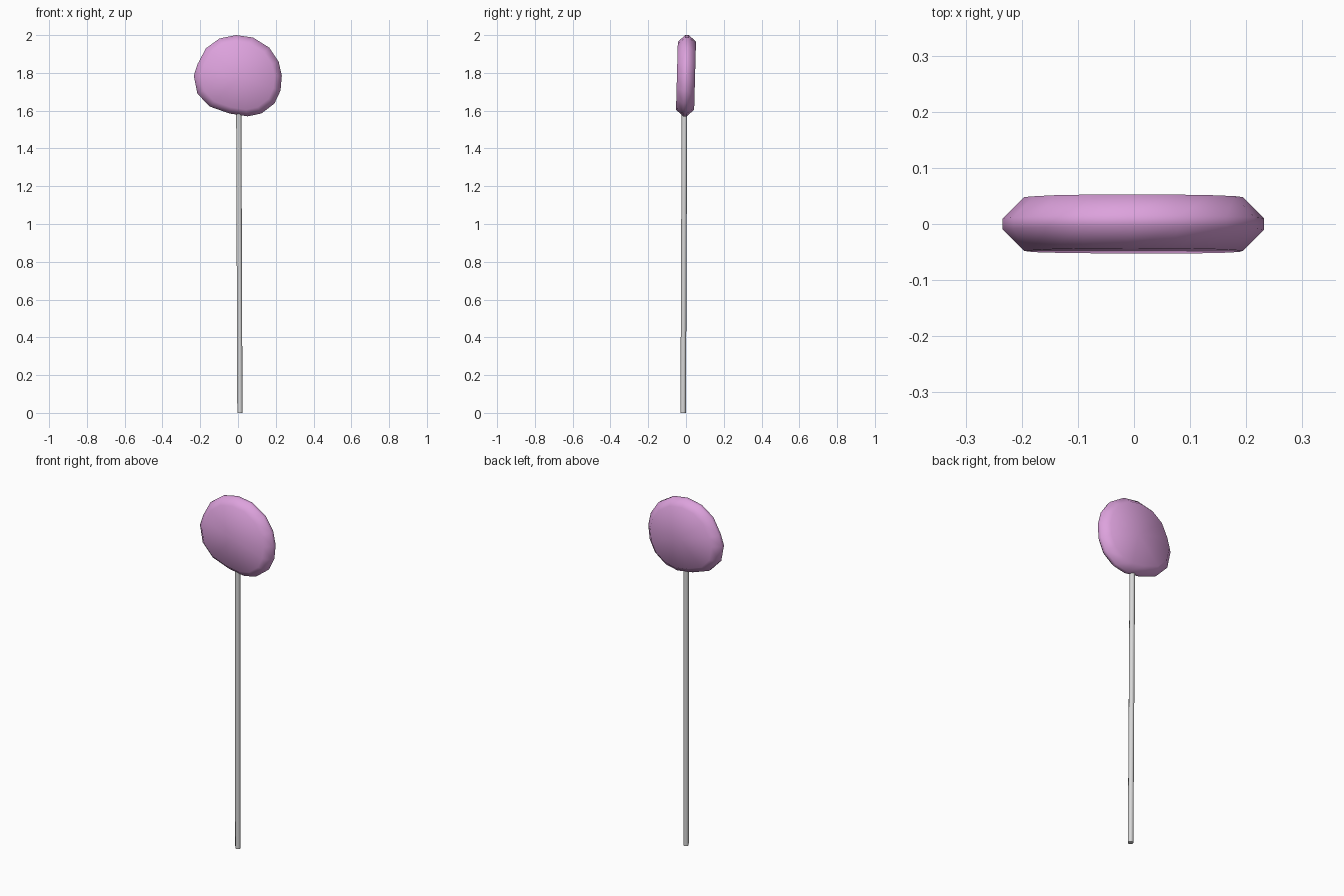
import bpy, bmesh
from mathutils import Vector

if "Cube" in bpy.data.objects:
    bpy.data.objects.remove(bpy.data.objects["Cube"])


def material(name, rgb):
    m = bpy.data.materials.new(name)
    m.diffuse_color = (*rgb, 1)
    m.use_nodes = True
    m.node_tree.nodes["Principled BSDF"].inputs["Base Color"].default_value = m.diffuse_color
    return m


def finish(name, bm, mat, angle=None):
    bmesh.ops.recalc_face_normals(bm, faces=bm.faces[:])
    mesh = bpy.data.meshes.new(name)
    bm.to_mesh(mesh)
    bm.free()
    mesh.materials.append(mat)
    mesh.shade_smooth()
    if angle is not None:
        mesh.set_sharp_from_angle(angle=angle)
    ob = bpy.data.objects.new(name, mesh)
    bpy.context.collection.objects.link(ob)
    return ob


def loft(rings):
    """Bridge matching rings of points; cap both ends with a fan."""
    bm = bmesh.new()
    vs = [[bm.verts.new(p) for p in ring] for ring in rings]
    n = len(vs[0])
    for a, b in zip(vs, vs[1:]):
        for i in range(n):
            j = (i + 1) % n
            bm.faces.new((a[i], a[j], b[j], b[i]))
    for end in (vs[0], vs[-1]):
        mid = bm.verts.new(sum((v.co for v in end), Vector()) / n)
        for i in range(n):
            bm.faces.new((end[i], end[(i + 1) % n], mid))
    return bm


pink = material("candy pink", (0.72, 0.36, 0.72))
grey = material("stick light grey", (0.68, 0.68, 0.68))

# Candy: hand-shaped disc outline (x, z), chamfered rim, tilted slightly back
CZ = 1.785
outline = [(-.01, 2.0), (.08, 1.987), (.165, 1.934), (.215, 1.86), (.232, 1.785),
           (.225, 1.706), (.193, 1.638), (.124, 1.585), (.05, 1.57), (-.045, 1.585),
           (-.15, 1.622), (-.215, 1.69), (-.234, 1.785), (-.215, 1.845),
           (-.17, 1.93), (-.098, 1.982)]
section = [(-.048, .835), (-.01, 1), (.01, 1), (.048, .835)]   # (depth, scale)
rings = [[(x * s, d + .027 * (z - CZ) * s, CZ + (z - CZ) * s) for x, z in outline]
         for d, s in section]
finish("candy", loft(rings), pink)

# Stick: thin, slightly leaning cylinder reaching into the candy
bm = bmesh.new()
bmesh.ops.create_cone(bm, cap_ends=True, segments=10, radius1=.0145, radius2=.0145, depth=1.65)
for v in bm.verts:
    top = v.co.z > 0
    v.co += Vector((.004 if top else .010, -.008 if top else -.015, .825))
finish("stick", bm, grey, 0.8)
